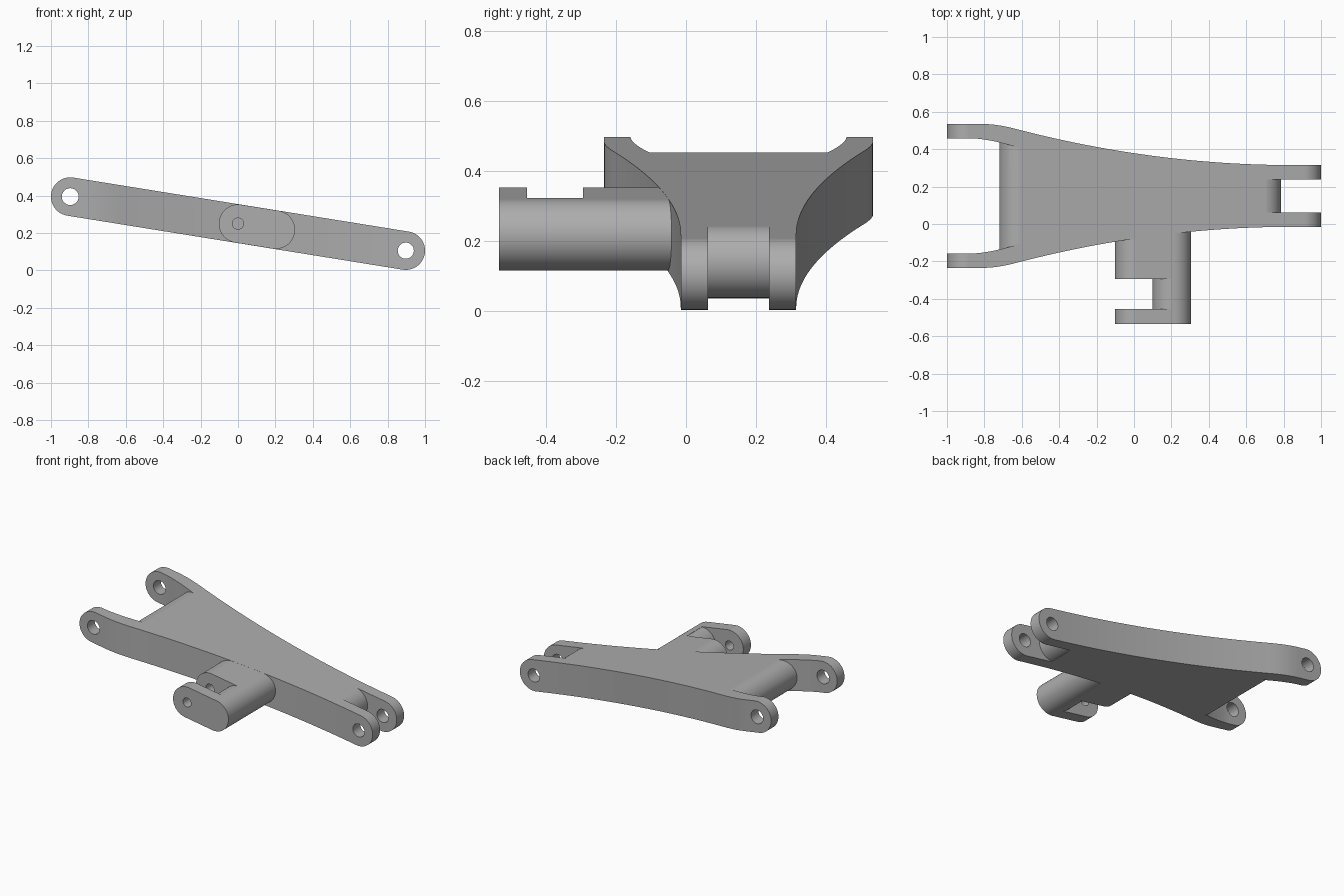
import bpy, bmesh, math
from mathutils import Vector

cube = bpy.data.objects.get("Cube")
if cube:
    bpy.data.objects.remove(cube, do_unlink=True)

R = 0.103          # radius of every rounded end
MID_Y = 0.15       # symmetry line of the arm in plan
SLOPE = -0.161     # tilt of the arm seen from the front

grey = bpy.data.materials.new("plain grey")
grey.use_nodes = True
grey.diffuse_color = (0.42, 0.42, 0.42, 1)
grey.node_tree.nodes["Principled BSDF"].inputs["Base Color"].default_value = grey.diffuse_color


def axis_z(x):
    return 0.25 + SLOPE * x


def prism(name, points, axis, low, high):
    """Extrude a closed outline along y (outline in x, z) or z (outline in x, y)."""
    bm = bmesh.new()
    place = (lambda u, v: (u, low, v)) if axis == 'y' else (lambda u, v: (u, v, low))
    face = bm.faces.new([bm.verts.new(place(u, v)) for u, v in points])
    moved = bmesh.ops.extrude_face_region(bm, geom=[face])["geom"]
    shift = Vector((0, high - low, 0)) if axis == 'y' else Vector((0, 0, high - low))
    bmesh.ops.translate(bm, vec=shift, verts=[g for g in moved if isinstance(g, bmesh.types.BMVert)])
    bmesh.ops.recalc_face_normals(bm, faces=bm.faces)
    mesh = bpy.data.meshes.new(name)
    bm.to_mesh(mesh)
    bm.free()
    mesh.materials.append(grey)
    obj = bpy.data.objects.new(name, mesh)
    bpy.context.collection.objects.link(obj)
    return obj


def capsule(x1, x2, r=R, steps=28):
    """Rounded bar outline between two points on the tilted axis."""
    tilt = math.atan(SLOPE)
    points = []
    for x, start in ((x2, -math.pi / 2), (x1, math.pi / 2)):
        for i in range(steps + 1):
            a = tilt + start + math.pi * i / steps
            points.append((x + r * math.cos(a), axis_z(x) + r * math.sin(a)))
    return points


def circle(x, r, steps=40):
    return [(x + r * math.cos(2 * math.pi * i / steps),
             axis_z(x) + r * math.sin(2 * math.pi * i / steps)) for i in range(steps)]


def mirrored(upper):
    """Close a half outline (x, half width) about the symmetry line."""
    return [(x, MID_Y + h) for x, h in upper] + [(x, MID_Y - h) for x, h in reversed(upper)]


def combine(target, tool, operation):
    mod = target.modifiers.new("cut", 'BOOLEAN')
    mod.operation, mod.object, mod.solver = operation, tool, 'EXACT'
    bpy.ops.object.select_all(action='DESELECT')
    bpy.context.view_layer.objects.active = target
    target.select_set(True)
    bpy.ops.object.modifier_apply(modifier=mod.name)
    bpy.data.objects.remove(tool, do_unlink=True)


def half_width(x):
    if x < -0.82:
        return 0.385
    if x < -0.66:
        return 0.385 - (x + 0.82) ** 2 / 1.27
    return 0.165 + max(0, 0.85 - x) ** 2 / 11.36


# Flared arm: tilted rounded bar trimmed to the plan outline
arm = prism("suspension_arm", capsule(-0.897, 0.897), 'y', -0.6, 0.9)
xs = [-1.1] + [-0.82 + 1.67 * i / 60 for i in range(61)] + [1.1]
combine(arm, prism("plan_trim", mirrored([(x, half_width(x)) for x in xs]), 'z', -0.5, 1), 'INTERSECT')

# Fork gaps whose floors are rounded bar ends
wide = [(-1.2, 0.308)] + [(-0.87 + 0.27 * i / 12, 0.308 - 0.056 * (i / 12) ** 1.6) for i in range(13)]
narrow = [(0.69, 0.0875), (1.2, 0.0875)]
for name, outline in (("wide_gap", wide), ("narrow_gap", narrow)):
    gap = prism(name, mirrored(outline), 'z', -0.5, 1)
    combine(gap, prism("floor", capsule(-0.617, 0.682, R + 0.0005), 'y', -0.8, 1.2), 'DIFFERENCE')
    combine(arm, gap, 'DIFFERENCE')

# Side stud with its own small fork
stud = prism("side_stud", capsule(0, 0.202, R - 0.0004), 'y', -0.535, 0.05)
gap = prism("stud_gap", [(-0.3, -0.455), (0.2, -0.455), (0.2, -0.295), (-0.3, -0.295)], 'z', -0.5, 1)
combine(gap, prism("floor", capsule(0.202, 0.5, R), 'y', -0.8, 0), 'DIFFERENCE')
combine(stud, gap, 'DIFFERENCE')
combine(arm, stud, 'UNION')

# Pin holes
for x, r, low, high in ((-0.897, 0.045, -0.6, 0.9), (0.897, 0.043, -0.6, 0.9), (0, 0.03, -0.6, -0.15)):
    combine(arm, prism("pin_hole", circle(x, r), 'y', low, high), 'DIFFERENCE')

# Smooth curved walls, crisp edges
bpy.ops.object.select_all(action='DESELECT')
bpy.context.view_layer.objects.active = arm
arm.select_set(True)
bpy.ops.object.shade_smooth_by_angle(angle=math.radians(25))
weighted = arm.modifiers.new("even_shading", 'WEIGHTED_NORMAL')
weighted.keep_sharp = True
